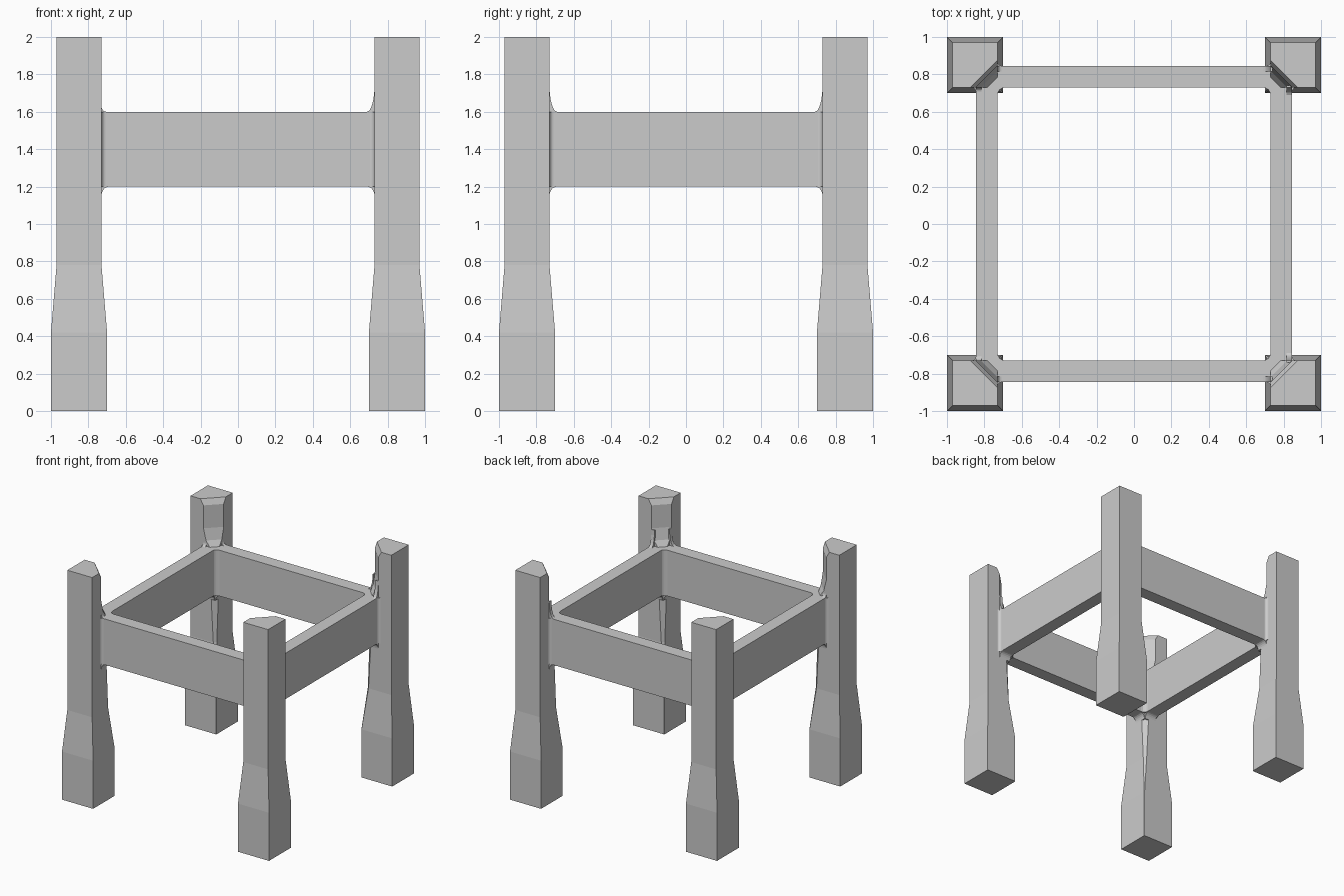
import bpy, bmesh, math

if "Cube" in bpy.data.objects:
    bpy.data.objects.remove(bpy.data.objects["Cube"])

OUT, INN = 0.845, 0.73      # rail outer / inner faces
Z0, Z1 = 1.2, 1.6           # rail bottom / top


def make(name, verts, faces):
    bm = bmesh.new()
    vs = [bm.verts.new(v) for v in verts]
    for f in faces:
        bm.faces.new([vs[i] for i in f])
    bmesh.ops.recalc_face_normals(bm, faces=bm.faces)
    me = bpy.data.meshes.new(name)
    bm.to_mesh(me)
    bm.free()
    ob = bpy.data.objects.new(name, me)
    bpy.context.collection.objects.link(ob)
    return ob


def loft(name, rings):
    n = len(rings[0])
    verts = [p for r in rings for p in r]
    faces = [(k * n + i, k * n + (i + 1) % n, (k + 1) * n + (i + 1) % n, (k + 1) * n + i)
             for k in range(len(rings) - 1) for i in range(n)]
    faces += [tuple(range(n)), tuple(range(len(verts) - n, len(verts)))]
    return make(name, verts, faces)


def concave(w, h, steps=5):
    # fillet profile: corner at (0, 0), reaching w along u and h along v
    pts = [(-0.01, -0.01), (w, -0.01)]
    for i in range(steps + 1):
        a = math.pi / 2 * i / steps
        pts.append((w * (1 - math.sin(a)), h * (1 - math.cos(a))))
    return pts + [(-0.01, h)]


# Legs: square foot, taper, then a post with its inner corner cut off
# (height, outer face, inner face, inner corner cut)
SECTIONS = [(0, 1, .70, .003), (.42, 1, .70, .003), (.78, .97, .73, .02),
            (1.15, .97, .73, .04), (1.25, .97, .73, .1), (1.58, .97, .73, .04),
            (1.65, .97, .73, .09), (1.75, .97, .73, .115),
            (1.95, .97, .73, .115), (2, .97, .73, .145)]
for sx, side in ((-1, "left"), (1, "right")):
    for sy, end in ((-1, "front"), (1, "back")):
        loft(f"{end}_{side}_leg",
             [[(sx * x, sy * y, z) for x, y in
               ((o, o), (i, o), (i, i + c), (i + c, i), (o, i))]
              for z, o, i, c in SECTIONS])

# Rail frame: square ring with rounded inner corners
R, STEPS = 0.04, 4
inner, outer = [], []
for q in range(4):
    for s in range(STEPS + 1):
        a = math.pi / 2 * (q + s / STEPS)
        cx = math.copysign(1, math.cos(math.pi / 2 * (q + .5)))
        cy = math.copysign(1, math.sin(math.pi / 2 * (q + .5)))
        inner.append((cx * (INN - R) + R * math.cos(a), cy * (INN - R) + R * math.sin(a)))
        t = 2 * s / STEPS
        dx, dy = (1, min(1, .8 + .2 * t)) if s <= STEPS / 2 else (max(.8, 1 - .2 * (t - 1)), 1)
        outer.append((OUT * dx, OUT * dy) if q == 0 else
                     ((-OUT * dy, OUT * dx) if q == 1 else
                      ((-OUT * dx, -OUT * dy) if q == 2 else (OUT * dy, -OUT * dx))))
n = len(inner)
verts = [(x, y, z) for loop, z in ((inner, Z0), (outer, Z0), (outer, Z1), (inner, Z1))
         for x, y in loop]
make("rail_frame", verts,
     [(k * n + i, k * n + (i + 1) % n, ((k + 1) % 4) * n + (i + 1) % n, ((k + 1) % 4) * n + i)
      for k in range(4) for i in range(n)])

# Small fillets where each rail end meets a leg
for sx in (-1, 1):
    for sy in (-1, 1):
        for swap in (False, True):
            def put(along, across, z):
                p = (across, along) if swap else (along, across)
                return (sx * p[0], sy * p[1], z)
            # under the rail
            loft("lower_fillet", [[put(INN - u, w, Z0 - v) for u, v in concave(.04, .05)]
                                  for w in (INN + .005, OUT)])
            # on top of the rail, taller on the right-hand legs
            w, h = (.04, .14) if sx > 0 else (.025, .03)
            loft("upper_fillet", [[put(INN - u, y, Z1 + v) for u, v in concave(w, h)]
                                  for y in (OUT - .03, OUT)])
            # outer face of the rail against the leg
            loft("outer_fillet", [[put(INN - u, OUT + v, z) for u, v in concave(.025, .025)]
                                  for z in (Z0, Z1)])
